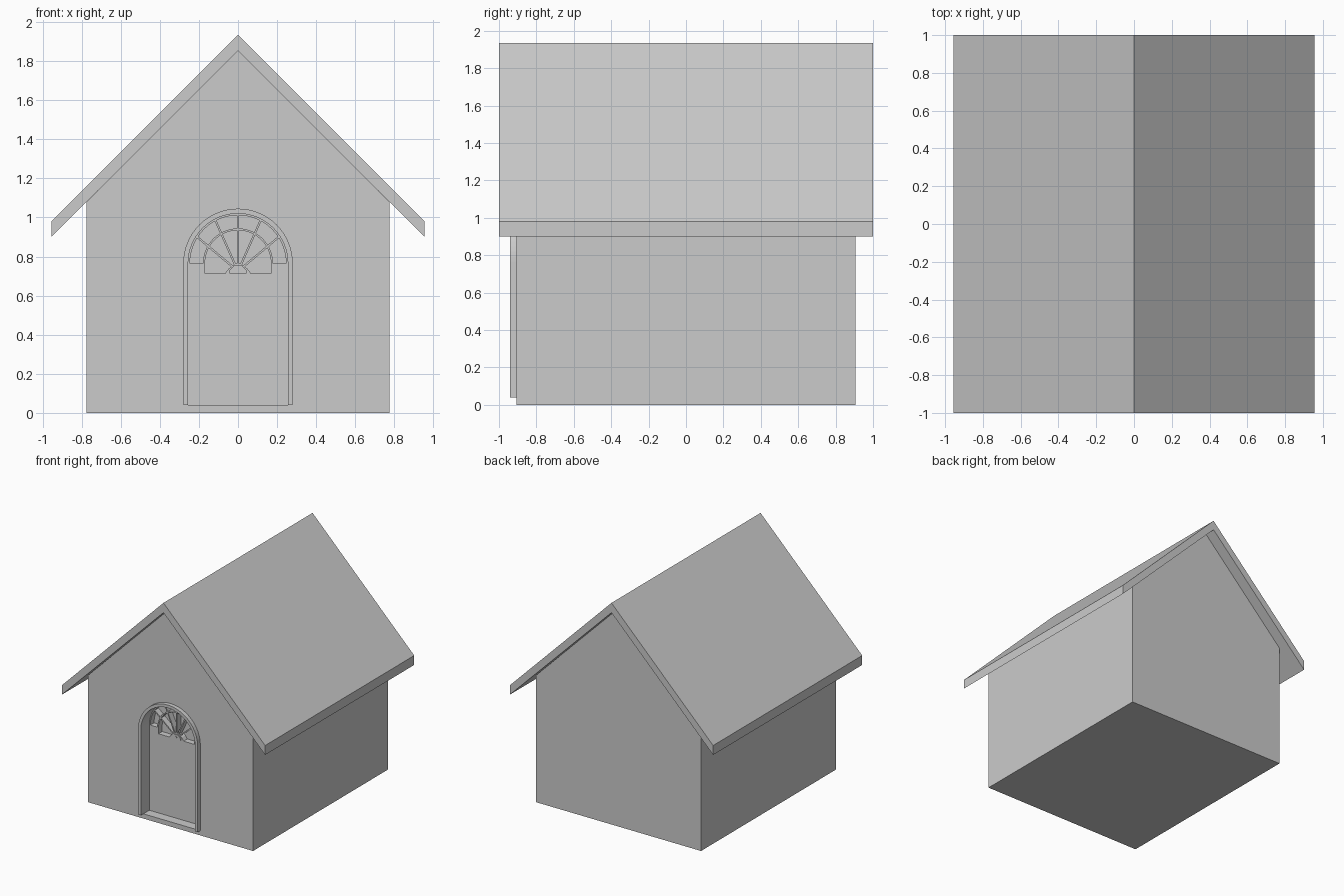
import bpy, bmesh
from math import sin, cos, pi, radians, atan2, sqrt

if "Cube" in bpy.data.objects:
    bpy.data.objects.remove(bpy.data.objects["Cube"])

WALL_Y = 0.905      # half depth of the house body
DOOR_Y = -0.825     # face of the recessed door
PANE_Y = -0.775     # bottom of the window pane pockets
ARCH_Z = 0.765      # centre of the arch
HUB_Z = 0.725       # centre of the fan spokes


def prism(name, outlines, y0, y1):
    """Extrude closed x-z outlines from y0 to y1 into one object."""
    bm = bmesh.new()
    for pts in outlines:
        a = [bm.verts.new((x, y0, z)) for x, z in pts]
        b = [bm.verts.new((x, y1, z)) for x, z in pts]
        bm.faces.new(a)
        bm.faces.new(b[::-1])
        for i in range(len(pts)):
            j = (i + 1) % len(pts)
            bm.faces.new((a[j], a[i], b[i], b[j]))
    bmesh.ops.recalc_face_normals(bm, faces=bm.faces[:])
    me = bpy.data.meshes.new(name)
    bm.to_mesh(me)
    bm.free()
    ob = bpy.data.objects.new(name, me)
    bpy.context.collection.objects.link(ob)
    return ob


def cut(target, cutter):
    mod = target.modifiers.new("cut", 'BOOLEAN')
    mod.operation = 'DIFFERENCE'
    mod.solver = 'EXACT'
    mod.object = cutter
    bpy.context.view_layer.objects.active = target
    bpy.ops.object.modifier_apply(modifier=mod.name)
    bpy.data.objects.remove(cutter)


def arc(r, a0, a1, n):
    return [(r * cos(a0 + (a1 - a0) * i / n), ARCH_Z + r * sin(a0 + (a1 - a0) * i / n))
            for i in range(n + 1)]


def arch(r, bottom):
    return [(r, bottom)] + arc(r, 0, pi, 32) + [(-r, bottom)]


def spoke_angle(deg, side, r):
    """Arch angle where one edge of a spoke meets the circle of radius r."""
    a = radians(deg)
    dx, dz = cos(a), sin(a)
    ox, oz = -dz * side * 0.005, HUB_Z - ARCH_Z + dx * side * 0.005
    b = ox * dx + oz * dz
    t = -b + sqrt(b * b - (ox * ox + oz * oz - r * r))
    return atan2(oz + t * dz, ox + t * dx)


def hub_point(deg, side, r=0.04):
    a = radians(deg)
    return (r * cos(a) - side * 0.005 * sin(a), HUB_Z + r * sin(a) + side * 0.005 * cos(a))


# fanlight panes: outer ring and inner fan, right half then mirrored
spokes = [0, 40, 66, 90]
panes = []
for k in range(3):
    lo, hi = spokes[k], spokes[k + 1]

    def span(r):
        return (spoke_angle(lo, 1, r) if k else 0.0), spoke_angle(hi, -1, r)

    s0, s1 = span(0.246)
    t0, t1 = span(0.179)
    panes.append(arc(0.246, s0, s1, 6) + arc(0.179, t1, t0, 6))
    u0, u1 = span(0.169)
    inner = arc(0.169, u0, u1, 6) + [hub_point(hi, -1)]
    if k:
        inner.append(hub_point(lo, 1))
    else:
        inner += [(0.048, 0.738), (0.067, 0.712), (0.169, 0.712)]
    panes.append(inner)
panes += [[(-x, z) for x, z in p] for p in panes]

# house body with arched doorway and pane pockets
body = prism("house_body", [[(-0.775, 0), (0.775, 0), (0.775, 1.077), (0, 1.852),
                             (-0.775, 1.077)]], -WALL_Y, WALL_Y)
cut(body, prism("doorway_cutter", [arch(0.255, 0.04)], -1.1, DOOR_Y))
cut(body, prism("pane_cutter", panes, DOOR_Y - 0.03, PANE_Y))

# gable roof
prism("roof", [[(-0.955, 0.9), (0, 1.852), (0.955, 0.9), (0.955, 0.98),
                (0, 1.935), (-0.955, 0.98)]], -1, 1)

# raised arch trim around the doorway
prism("door_frame", [arch(0.28, 0.04) + arch(0.255, 0.04)[::-1]], -0.94, -WALL_Y)

# small hub of the fanlight with its centre stud
prism("fan_hub", [[(0.044, 0.712), (0.044, 0.728), (0.022, 0.753), (-0.022, 0.753),
                   (-0.044, 0.728), (-0.044, 0.712)]], DOOR_Y - 0.008, DOOR_Y + 0.005)
prism("hub_stud", [[(0.009 * cos(i * pi / 6), 0.731 + 0.009 * sin(i * pi / 6))
                    for i in range(12)]], DOOR_Y - 0.014, DOOR_Y)
